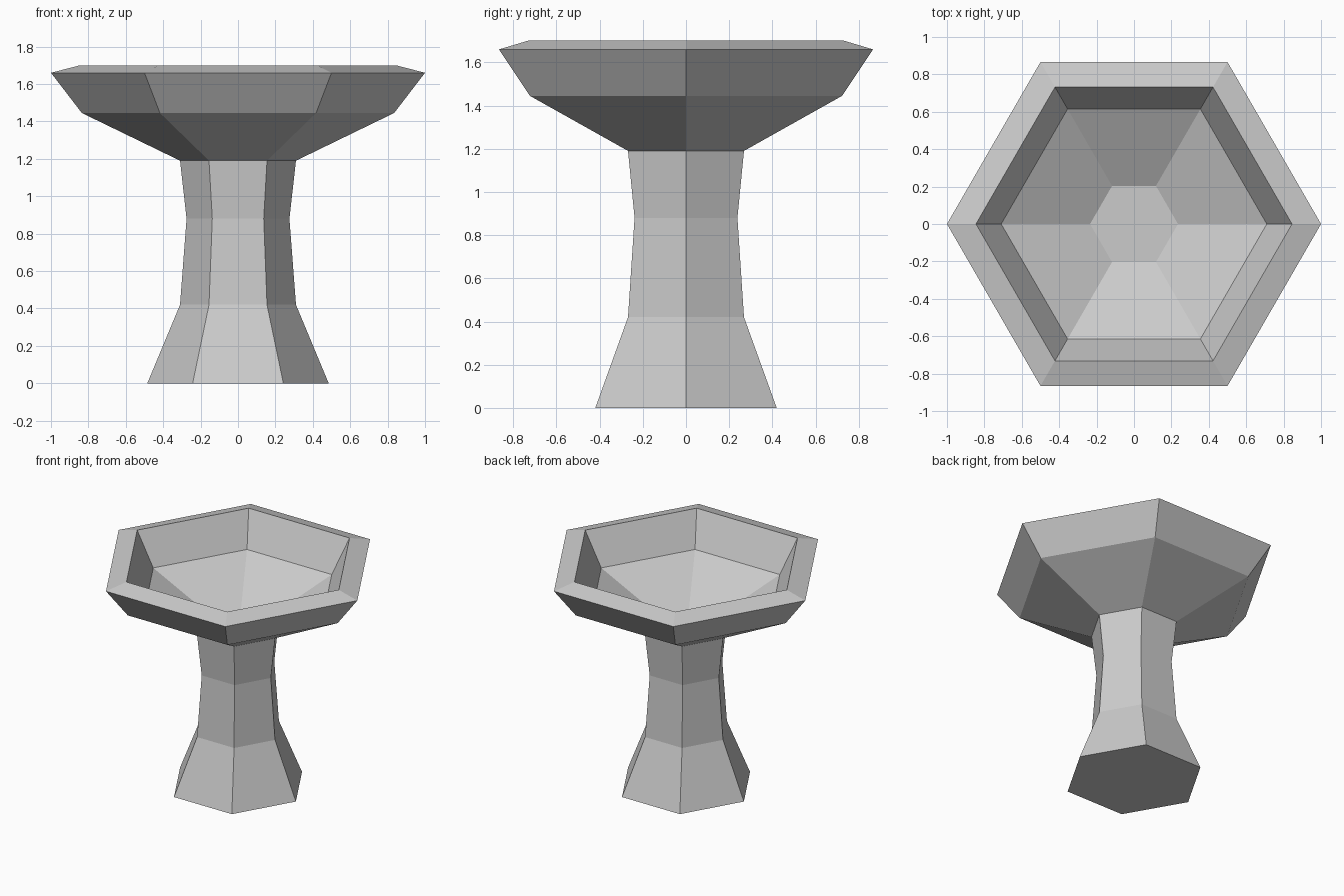
import bpy
import bmesh
from math import cos, sin, tau

SIDES = 6

cube = bpy.data.objects.get("Cube")
if cube:
    bpy.data.objects.remove(cube, do_unlink=True)

# Plain stone colour
stone = bpy.data.materials.new("grey_stone")
stone.use_nodes = True
colour = (0.6, 0.6, 0.6, 1)
stone.diffuse_color = colour
stone.node_tree.nodes["Principled BSDF"].inputs["Base Color"].default_value = colour


def hex_lathe(name, profile):
    """Sweep a (radius, height) profile round z in flat sides and cap both ends."""
    bm = bmesh.new()
    rings = [[bm.verts.new((r * cos(tau * i / SIDES), r * sin(tau * i / SIDES), z))
              for i in range(SIDES)] for r, z in profile]
    for low, high in zip(rings, rings[1:]):
        for i in range(SIDES):
            j = (i + 1) % SIDES
            bm.faces.new((low[i], low[j], high[j], high[i]))
    bm.faces.new(rings[0][::-1])
    bm.faces.new(rings[-1])
    bmesh.ops.recalc_face_normals(bm, faces=bm.faces)
    mesh = bpy.data.meshes.new(name)
    bm.to_mesh(mesh)
    bm.free()
    mesh.materials.append(stone)
    obj = bpy.data.objects.new(name, mesh)
    bpy.context.collection.objects.link(obj)
    return obj


# Flared pedestal with a narrow waist
hex_lathe("pedestal", [(0.485, 0), (0.31, 0.42), (0.275, 0.88), (0.31, 1.19)])

# Hollow basin: outside from the bottom up, over the rim, down to the floor
hex_lathe("basin", [(0.31, 1.19), (0.835, 1.445), (1, 1.66),
                    (0.845, 1.7), (0.71, 1.45), (0.235, 1.22)])
